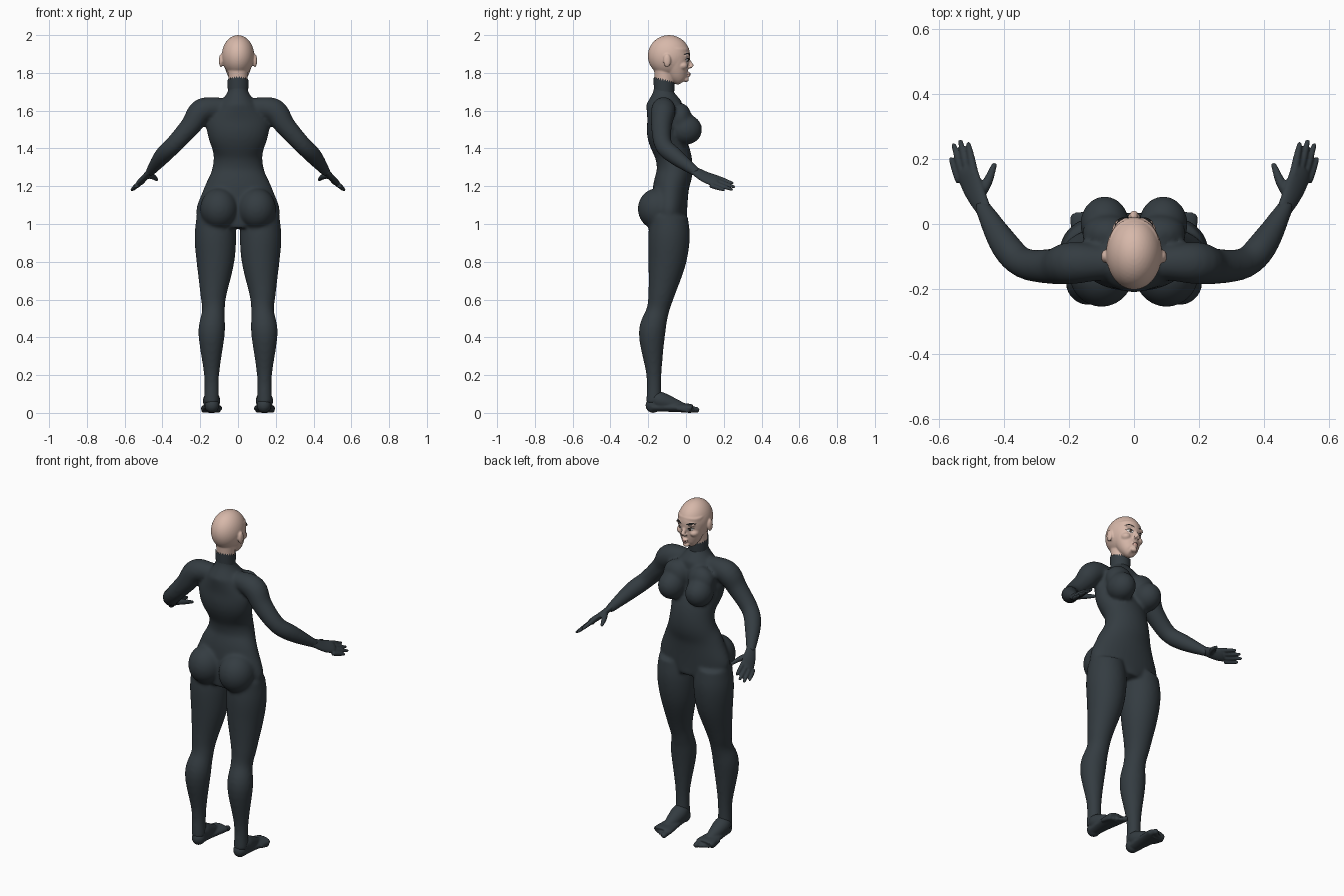
import bpy, bmesh, math
from mathutils import Vector, Matrix
from mathutils.bvhtree import BVHTree

cube = bpy.data.objects.get("Cube")
if cube:
    bpy.data.objects.remove(cube, do_unlink=True)


def material(name, *rgb):
    mat = bpy.data.materials.new(name)
    mat.use_nodes = True
    mat.diffuse_color = (*rgb, 1)
    shader = mat.node_tree.nodes["Principled BSDF"]
    shader.inputs["Base Color"].default_value = (*rgb, 1)
    return mat


suit = material("dark suit", .034, .045, .053)
skin = material("skin", .68, .48, .4)
black = material("brow black", .01, .01, .01)
white = material("eye white", .75, .72, .7)
brown = material("iris brown", .06, .04, .03)
pink = material("lip pink", .5, .27, .23)


def smooth_path(stations, steps=5):
    """Catmull-Rom interpolation through stations of any dimension."""
    path = [Vector(station) for station in stations]
    path = [path[0] * 2 - path[1], *path, path[-1] * 2 - path[-2]]
    result = []
    for before, start, end, after in zip(path, path[1:], path[2:], path[3:]):
        leave, arrive = (end - before) / 2, (after - start) / 2
        for step in range(steps):
            t = step / steps
            ease = t * t * (3 - 2 * t)
            result.append(start.lerp(end, ease) + leave * t * (1 - t) ** 2
                          - arrive * t * t * (1 - t))
    return result + [path[-2]]


def tube(bm, stations, mirror=1, side=(1, 0, 0), depth=1, count=32):
    """Closed loft; stations are x, y, z, radius. Depth caps the radius across side."""
    path = smooth_path(stations)
    centres = [Vector(station[:3]) for station in path]
    rings = []
    for i, centre in enumerate(centres):
        ahead = centres[min(i + 1, len(centres) - 1)]
        behind = centres[max(i - 1, 0)]
        tangent = (ahead - behind).normalized()
        across = Vector(side)
        across = (across - tangent * across.dot(tangent)).normalized()
        through = tangent.cross(across)
        radius = path[i][3]
        ring = []
        for k in range(count):
            angle = math.tau * k / count
            point = (centre + across * radius * math.cos(angle)
                     + through * min(radius, depth) * math.sin(angle))
            ring.append(bm.verts.new((point.x * mirror, point.y, point.z)))
        rings.append(ring)
    for low, high in zip(rings, rings[1:]):
        for k in range(count):
            bm.faces.new((low[k], low[k - 1], high[k - 1], high[k]))
    bm.faces.new(rings[0])
    bm.faces.new(rings[-1][::-1])


def blob(bm, centre, radii, mirror=1):
    x, y, z = centre
    shape = Matrix.Translation((x * mirror, y, z)) @ Matrix.Diagonal((*radii, 1))
    bmesh.ops.create_icosphere(bm, subdivisions=4, radius=1, matrix=shape)


def digit(bm, stations, mirror):
    """Finger or toe: a thin tube with a round tip."""
    tube(bm, stations, mirror, count=16)
    *tip, radius = stations[-1]
    blob(bm, tip, [radius] * 3, mirror)


def finish(name, bm, mat, voxel=0, soften=0):
    bmesh.ops.recalc_face_normals(bm, faces=bm.faces)
    mesh = bpy.data.meshes.new(name)
    bm.to_mesh(mesh)
    bm.free()
    mesh.materials.append(mat)
    for polygon in mesh.polygons:
        polygon.use_smooth = True
    part = bpy.data.objects.new(name, mesh)
    bpy.context.collection.objects.link(part)
    if voxel:
        fuse = part.modifiers.new("Fuse", 'REMESH')
        fuse.mode, fuse.voxel_size, fuse.use_smooth_shade = 'VOXEL', voxel, True
        relax = part.modifiers.new("Soften", 'SMOOTH')
        relax.factor, relax.iterations = .5, soften
    return part


# Body: torso, legs, arms and soft masses fused together
body = bmesh.new()
tube(body, [(0, -.12, 1.75, .05), (0, -.12, 1.69, .06), (0, -.11, 1.56, .16),
            (0, -.11, 1.47, .16), (0, -.07, 1.37, .13), (0, -.06, 1.28, .14),
            (0, -.08, 1.19, .18), (0, -.09, 1.05, .22), (0, -.09, .98, .1)], depth=.095)
for mirror in (1, -1):
    tube(body, [(.12, -.09, 1.04, .1), (.12, -.09, .93, .11), (.12, -.1, .8, .1),
                (.13, -.13, .63, .07), (.13, -.15, .54, .06), (.14, -.18, .42, .07),
                (.14, -.17, .2, .04), (.14, -.17, .05, .04)], mirror)
    tube(body, [(.08, -.12, 1.62, .05), (.19, -.12, 1.6, .065), (.25, -.13, 1.52, .055),
                (.34, -.12, 1.42, .047), (.4, -.06, 1.36, .045), (.47, .06, 1.27, .024)],
         mirror, side=(0, 1, 0))
    blob(body, (.1, -.15, 1.08), (.1, .105, .11), mirror)    # buttock
    blob(body, (.09, 0, 1.5), (.075, .085, .08), mirror)     # breast
    blob(body, (.08, -.03, 1.56), (.08, .06, .08), mirror)   # upper chest
finish("body_suit", body, suit, .009, 10)

# Hands: flat palm, fanned fingers and thumb
hands = bmesh.new()
for mirror in (1, -1):
    tube(hands, [(.46, .04, 1.285, .026), (.49, .1, 1.25, .037), (.51, .15, 1.23, .04),
                 (.515, .165, 1.22, .03)], mirror, side=(.5, -.3, -.45), depth=.017)
    for i, length in enumerate((.95, 1.1, 1.05, .7)):
        knuckle = Vector((.49, .15, 1.25)) + i * Vector((.015, -.007, -.015))
        tip = knuckle + length * Vector((.02 + .006 * i, .1, -.035))
        digit(hands, [(*knuckle, .013), (*knuckle.lerp(tip, .5), .012), (*tip, .008)], mirror)
    digit(hands, [(.48, .08, 1.26, .018), (.45, .13, 1.25, .015), (.43, .18, 1.235, .009)], mirror)
finish("hands", hands, suit, .0045, 4)

# Feet: sole, heel, instep and five toes
feet = bmesh.new()
for mirror in (1, -1):
    tube(feet, [(.14, -.18, .03, .035), (.14, -.1, .03, .042), (.14, .01, .025, .056),
                (.14, .03, .02, .05)], mirror, depth=.024)
    tube(feet, [(.14, -.17, .08, .04), (.14, -.12, .06, .045), (.14, .01, .02, .02)], mirror)
    blob(feet, (.137, -.175, .04), (.037, .039, .04), mirror)
    for i in range(5):
        x, reach = .107 + .019 * i, .055 - .011 * i
        radius = .012 if i else .016
        digit(feet, [(x, reach - .06, .025, radius), (x, reach, radius, radius)], mirror)
finish("feet", feet, suit, .005, 4)

# Head: cranium, jaw, neck, nose, lips, chin and ears fused together
face = bmesh.new()
blob(face, (0, -.09, 1.89), (.086, .112, .11))
tube(face, [(0, -.06, 1.93, .077), (0, -.06, 1.86, .077), (0, -.045, 1.8, .06),
            (0, -.03, 1.765, .04), (0, -.02, 1.75, .02)])
tube(face, [(0, -.115, 1.69, .049), (0, -.115, 1.76, .05), (0, -.115, 1.85, .057)])
tube(face, [(0, .005, 1.885, .01), (0, .017, 1.86, .01), (0, .032, 1.832, .013)])
blob(face, (0, .014, 1.797), (.019, .01, .006))
blob(face, (0, .013, 1.786), (.017, .01, .007))
blob(face, (0, 0, 1.764), (.02, .015, .013))
for mirror in (1, -1):
    blob(face, (.01, .022, 1.83), (.009, .012, .007), mirror)    # nostril
    blob(face, (.03, .004, 1.893), (.03, .015, .011), mirror)    # brow ridge
    blob(face, (.042, -.02, 1.838), (.026, .03, .022), mirror)   # cheek
    blob(face, (.09, -.1, 1.865), (.011, .02, .035), mirror)     # ear
head = finish("head", face, skin, .0045, 5)

# Painted face: thin lens-shaped plates laid on the surface of the head
bpy.context.view_layer.update()
surface = BVHTree.FromObject(head, bpy.context.evaluated_depsgraph_get())


def plate(name, mat, x, z, width, height, lift, slant=0, bow=0, mirrors=(1, -1), cells=8):
    bm = bmesh.new()
    for mirror in mirrors:
        columns = []
        for i in range(cells + 1):
            along = 2 * i / cells - 1
            arch = 1 - along * along
            column = []
            for k in range(cells + 1):
                up = 2 * k / cells - 1
                px = (x + width * along) * mirror
                pz = z + slant * along + bow * arch + up * height * (arch + .1)
                hit = surface.ray_cast(Vector((px, 1, pz)), Vector((0, -1, 0)))[0]
                column.append(bm.verts.new((px, hit.y + lift, pz)))
            columns.append(column)
        for left, right in zip(columns, columns[1:]):
            for k in range(cells):
                bm.faces.new((left[k], left[k + 1], right[k + 1], right[k]))
    finish(name, bm, mat)


plate("eyebrows", black, .037, 1.895, .024, .005, .002, slant=.004, bow=.005)
plate("eye_whites", white, .034, 1.865, .017, .009, .0015, slant=.003)
plate("irises", brown, .033, 1.866, .007, .008, .0025)
plate("upper_lashes", black, .037, 1.867, .021, .003, .0035, slant=.004, bow=.008)
plate("lower_lashes", black, .036, 1.863, .016, .001, .003, slant=.003, bow=-.005)
plate("lips", pink, 0, 1.791, .02, .009, .001, mirrors=[1])
plate("mouth_line", black, 0, 1.792, .019, .001, .002, mirrors=[1])

# Collar: jagged sleeve around the neck, lower at the throat
sleeve = bmesh.new()
teeth = 56
bottom, top = [], []
for k in range(teeth):
    angle = math.tau * k / teeth
    rim = 1.757 - .014 * math.sin(angle) + .012 * (k % 2)
    for ring, z, radius in ((bottom, 1.69, .053), (top, rim, .056)):
        ring.append(sleeve.verts.new((radius * math.cos(angle), radius * math.sin(angle) - .116, z)))
for k in range(teeth):
    sleeve.faces.new((bottom[k - 1], bottom[k], top[k], top[k - 1]))
finish("collar", sleeve, suit)
